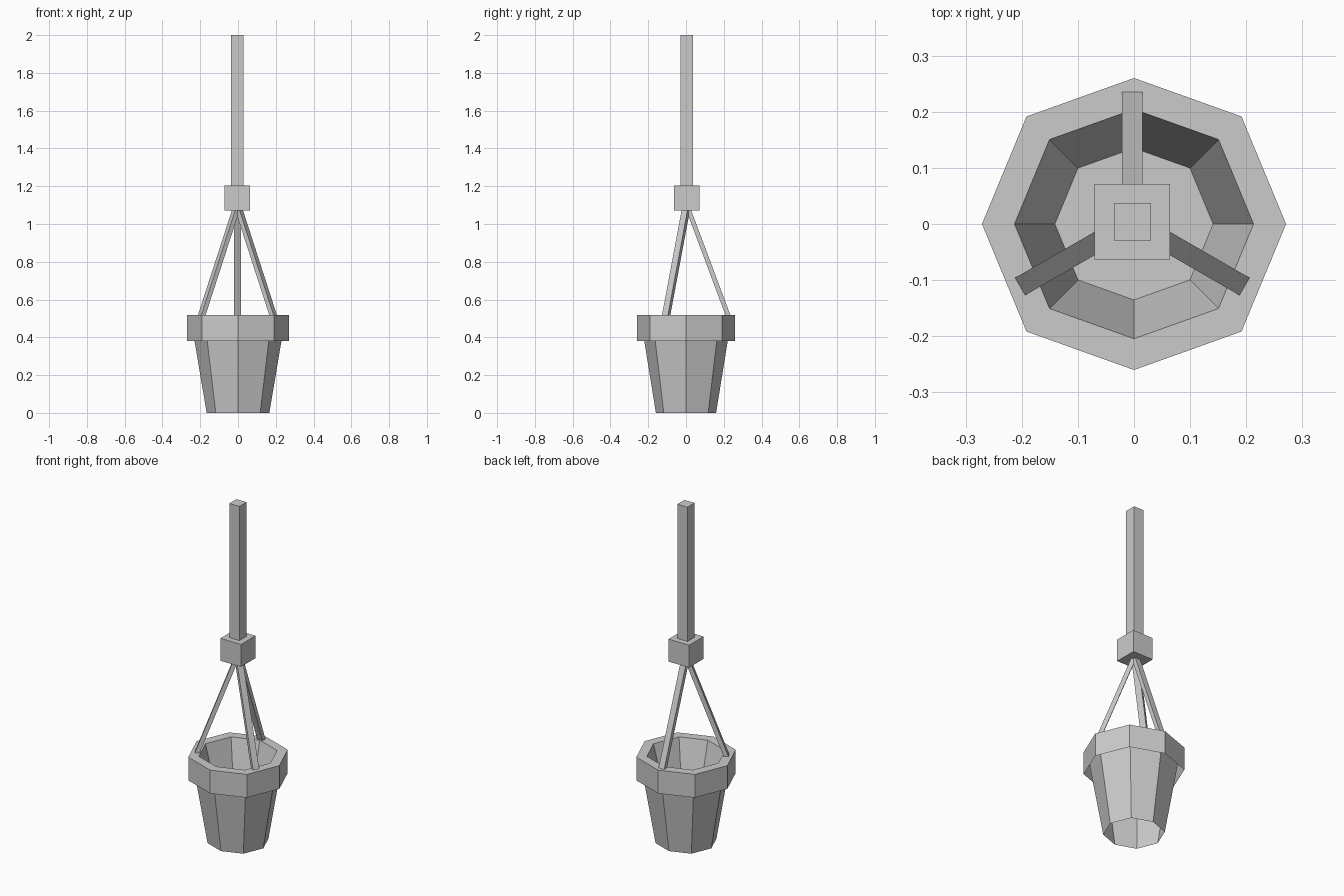
import bpy
import bmesh
import math
from mathutils import Matrix, Vector

old = bpy.data.objects.get("Cube")
if old:
    bpy.data.objects.remove(old)

grey = bpy.data.materials.new("plain_grey")
grey.use_nodes = True
COLOUR = (0.6, 0.6, 0.6, 1)
grey.diffuse_color = COLOUR
grey.node_tree.nodes["Principled BSDF"].inputs["Base Color"].default_value = COLOUR

HUB = Vector((-0.003, 0.004, 0))


def finish(name, bm):
    mesh = bpy.data.meshes.new(name)
    bm.to_mesh(mesh)
    bm.free()
    mesh.materials.append(grey)
    obj = bpy.data.objects.new(name, mesh)
    bpy.context.collection.objects.link(obj)
    return obj


def octagon_shell(name, profile, floor=False):
    """Sweep (radius, height) points round an eight-sided, slightly narrowed ring."""
    bm = bmesh.new()
    rings = []
    for r, z in profile:
        ring = []
        for i in range(8):
            a = i * math.pi / 4
            depth = 0.96 if i in (2, 6) else 1
            ring.append(bm.verts.new((r * math.cos(a), r * math.sin(a) * depth, z)))
        rings.append(ring)
    for low, high in zip(rings, rings[1:]):
        for i in range(8):
            j = (i + 1) % 8
            bm.faces.new((low[i], low[j], high[j], high[i]))
    if floor:
        bm.faces.new(rings[-1])
    return finish(name, bm)


def box(name, half, z0, z1):
    bm = bmesh.new()
    bmesh.ops.create_cube(bm, size=1)
    bmesh.ops.scale(bm, vec=(2 * half, 2 * half, z1 - z0), verts=bm.verts)
    bmesh.ops.translate(bm, vec=HUB + Vector((0, 0, (z0 + z1) / 2)), verts=bm.verts)
    return finish(name, bm)


def strap(name, angle):
    """Slanted bar from the knot down to the rim."""
    bm = bmesh.new()
    bmesh.ops.create_cube(bm, size=1)
    for v in bm.verts:
        top = v.co.z > 0
        v.co.x = v.co.x * 0.026 + (0.004 if top else 0.219)
        v.co.y *= 0.036
        v.co.z = 1.09 if top else 0.515
    turn = Matrix.Rotation(math.radians(angle), 4, "Z")
    bmesh.ops.transform(bm, matrix=Matrix.Translation(HUB) @ turn, verts=bm.verts)
    return finish(name, bm)


# Pot: open-bottomed tapered wall, and a rim that turns in and down to the floor
octagon_shell("pot_wall", [(0.166, 0), (0.23, 0.38), (0.25, 0.515)])
octagon_shell("pot_rim_and_inside",
              [(0.271, 0.38), (0.271, 0.518), (0.213, 0.518), (0.141, 0.25)], floor=True)

# Hanger: three straps, the knot and the upright
for name, angle in (("back_strap", 90), ("right_strap", 210), ("left_strap", 330)):
    strap(name, angle)
box("knot", 0.0675, 1.072, 1.205)
box("upright", 0.033, 1.205, 2.0)
